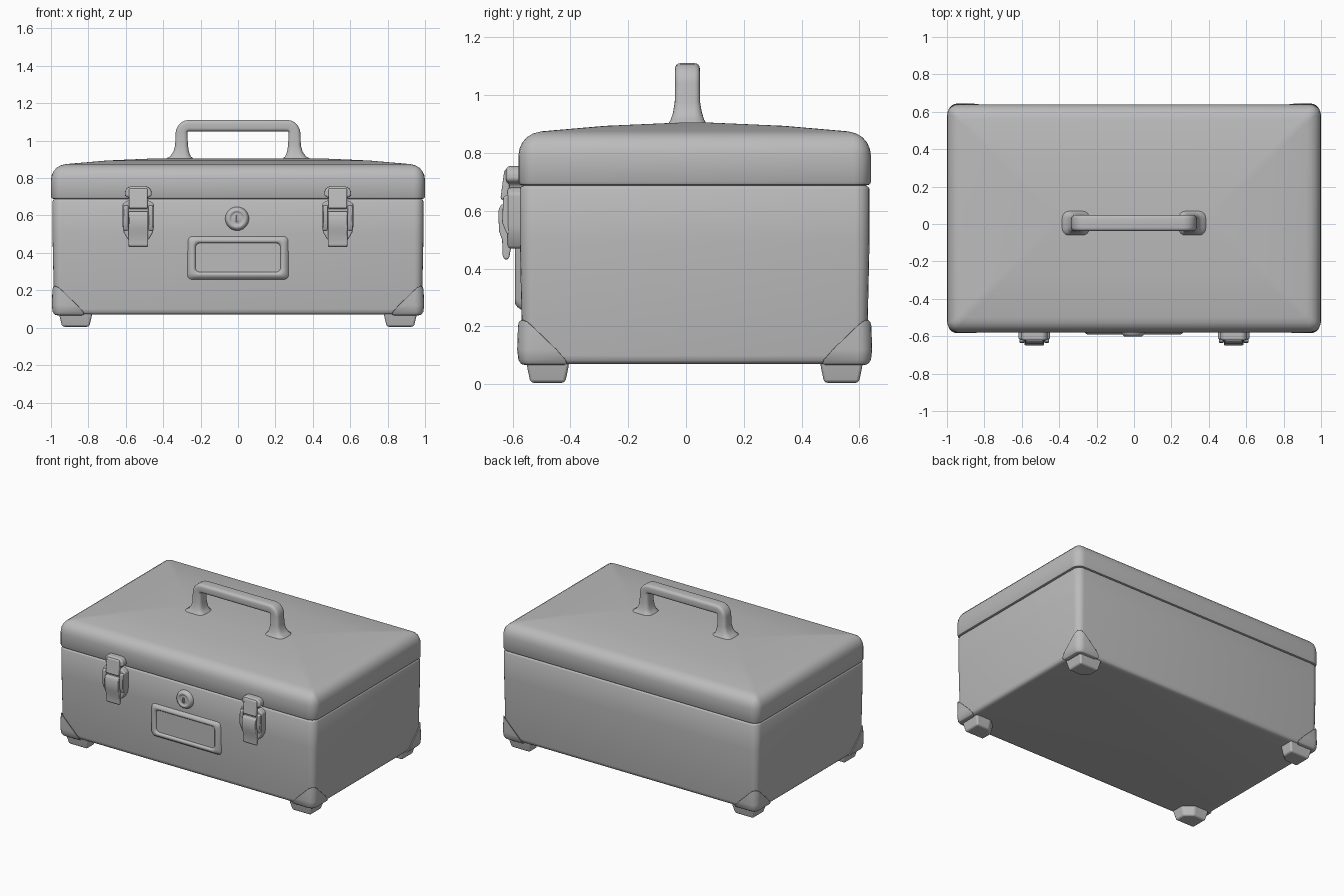
import bpy, bmesh, math
from mathutils import Vector

if "Cube" in bpy.data.objects:
    bpy.data.objects.remove(bpy.data.objects["Cube"])

grey = bpy.data.materials.new("grey_metal")
grey.diffuse_color = (0.5, 0.5, 0.5, 1)
grey.use_nodes = True
grey.node_tree.nodes["Principled BSDF"].inputs["Base Color"].default_value = grey.diffuse_color
CY = 0.03  # middle of the box in depth


def finish(bm, name, bevel=0, angle=40, segments=3):
    bmesh.ops.recalc_face_normals(bm, faces=bm.faces)
    me = bpy.data.meshes.new(name)
    bm.to_mesh(me)
    bm.free()
    me.materials.append(grey)
    me.shade_smooth()
    me.set_sharp_from_angle(angle=math.radians(angle))
    ob = bpy.data.objects.new(name, me)
    bpy.context.collection.objects.link(ob)
    if bevel:
        me.set_sharp_from_angle(angle=math.pi)
        mod = ob.modifiers.new("Bevel", "BEVEL")
        mod.width, mod.segments = bevel, segments
        mod.limit_method, mod.angle_limit = 'ANGLE', math.radians(30)
        mod.harden_normals = True
    return ob


def round_rect(hx, hy, r, n=5):
    pts = []
    for k, (sx, sy) in enumerate([(1, 1), (-1, 1), (-1, -1), (1, -1)]):
        for i in range(n + 1):
            a = math.pi / 2 * (k + i / n)
            pts.append((sx * (hx - r) + r * math.cos(a), sy * (hy - r) + r * math.sin(a)))
    return pts


def loft(rings, closed=False):
    bm = bmesh.new()
    vs = [[bm.verts.new(p) for p in ring] for ring in rings]
    n = len(vs[0])
    pairs = list(zip(vs, vs[1:])) + ([(vs[-1], vs[0])] if closed else [])
    for a, b in pairs:
        for i in range(n):
            j = (i + 1) % n
            bm.faces.new((a[i], a[j], b[j], b[i]))
    if not closed:
        bm.faces.new(vs[0])
        bm.faces.new(vs[-1])
    return bm


def box_loft(hx, hy, profile, r=0.05):
    rings = []
    for inset, z in profile:
        rr = max(r - inset, 0.025)
        rings.append([(x, y + CY, z) for x, y in round_rect(hx - inset, hy - inset, rr)])
    return loft(rings)


def plate(outline, y0, y1, cx=0):
    """Front-facing plate from an (x, z) outline."""
    return loft([[(cx + x, y, z) for x, z in outline] for y in (y0, y1)])


def side_profile(outline, x0, x1):
    """Part from a (y, z) side outline, stretched along x."""
    return loft([[(x, y, z) for y, z in outline] for x in (x0, x1)])


# Box body, with a rounded bottom edge and a narrow seam at the top
finish(box_loft(0.992, 0.605, [(0.04, 0.07), (0.022, 0.073), (0.013, 0.082), (0.009, 0.1),
                              (0, 0.5), (0, 0.675), (0.004, 0.683), (0.014, 0.688),
                              (0.014, 0.7)]), "box_body")

# Slightly crowned lid
finish(box_loft(1.0, 0.61, [(0.016, 0.688), (0.005, 0.691), (0, 0.70), (0, 0.79), (0.004, 0.815),
                            (0.014, 0.837), (0.03, 0.855), (0.052, 0.868), (0.08, 0.875),
                            (0.3, 0.894), (0.55, 0.905)], 0.06), "lid")

for sx in (-1, 1):
    for sy in (-1, 1):
        tag = ("left" if sx < 0 else "right") + ("_front" if sy < 0 else "_back")
        # Corner guard: a slightly larger box corner trimmed by a slanted plane
        bm = box_loft(0.995, 0.614, [(0.03, 0.066), (0.014, 0.07), (0.004, 0.085), (0, 0.12), (0.006, 0.3)])
        res = bmesh.ops.bisect_plane(bm, geom=bm.verts[:] + bm.edges[:] + bm.faces[:],
                                     plane_co=(sx * 0.995, CY + sy * 0.43, 0.075),
                                     plane_no=(sx, sy, -1), clear_inner=True)
        cut = [e for e in res["geom_cut"] if isinstance(e, bmesh.types.BMEdge)]
        bmesh.ops.holes_fill(bm, edges=cut)
        finish(bm, "corner_guard_" + tag, 0.004, segments=2)
        # Tapered foot with its inner corner cut off
        foot = []
        for s, z in ((1.0, 0.085), (0.94, 0.055), (0.8, 0.005)):
            ring = [(1, 1), (-1, 1), (-1, -0.3), (-0.3, -1), (1, -1)]
            foot.append([(sx * (0.868 + 0.09 * s * a), CY + sy * (0.508 + 0.075 * s * b), z)
                         for a, b in ring])
        finish(loft(foot), "foot_" + tag, 0.012)

# Carrying handle: a rounded strap swept along an arch, with flared ends
half = [(0.312, 0.885, 0.085, 0.07), (0.312, 0.902, 0.078, 0.066), (0.308, 0.915, 0.056, 0.058),
        (0.304, 0.94, 0.042, 0.05), (0.302, 0.975, 0.034, 0.044), (0.302, 1.04, 0.032, 0.043)]
for i in range(1, 6):
    a = math.pi / 2 * i / 5
    half.append((0.262 + 0.04 * math.cos(a), 1.04 + 0.04 * math.sin(a), 0.031, 0.043))
path = half + [(-x, z, t, w) for x, z, t, w in reversed(half)]
rings = []
for i, (x, z, t, w) in enumerate(path):
    p, q = path[max(i - 1, 0)], path[min(i + 1, len(path) - 1)]
    d = Vector((q[0] - p[0], 0, q[1] - p[1])).normalized()
    if z < 0.98:
        d = Vector((0, 0, 1 if x > 0 else -1))
    side = Vector((d.z, 0, -d.x))
    rings.append([Vector((x, 0.005, z)) + side * a + Vector((0, b, 0))
                  for a, b in round_rect(t, w, min(t, w) * 0.6, 4)])
finish(loft(rings), "handle", angle=60)

# Latches
for sx in (-1, 1):
    tag = "left" if sx < 0 else "right"
    c = sx * 0.533
    # Backing plate fixed to the body
    half_plate = [(0.055, 0.47), (0.078, 0.51), (0.085, 0.55), (0.085, 0.66), (0.06, 0.68)]
    outline = half_plate + [(-x, z) for x, z in reversed(half_plate)]
    finish(plate(outline, -0.617, -0.56, c), "latch_plate_" + tag, 0.01)
    # Hook on the lid
    half_hook = [(0.042, 0.635), (0.042, 0.69), (0.073, 0.705), (0.07, 0.735), (0.05, 0.755)]
    outline = half_hook + [(-x, z) for x, z in reversed(half_hook)]
    finish(plate(outline, -0.622, -0.56, c), "latch_hook_" + tag, 0.012)
    # Strap from the hook down to the lever
    finish(side_profile([(-0.61, 0.75), (-0.628, 0.742), (-0.634, 0.70), (-0.642, 0.64),
                         (-0.61, 0.632)], c - 0.05, c + 0.05), "latch_strap_" + tag, 0.008)
    # Lever with its free lower end standing off the body
    finish(side_profile([(-0.6, 0.622), (-0.64, 0.622), (-0.649, 0.6), (-0.647, 0.53), (-0.636, 0.5),
                         (-0.634, 0.44), (-0.624, 0.43), (-0.612, 0.435), (-0.6, 0.5)],
                        c - 0.052, c + 0.052), "latch_lever_" + tag, 0.01)
    # Side ears around the lever
    for s in (-1, 1):
        x = c + s * 0.066
        finish(side_profile([(-0.6, 0.66), (-0.632, 0.65), (-0.636, 0.56), (-0.62, 0.52), (-0.6, 0.52)],
                            x - 0.013, x + 0.013), "latch_ear_" + tag, 0.006)

# Round lock: a turned profile of (radius, y)
prof = [(0.066, -0.565), (0.062, -0.582), (0.056, -0.594), (0.046, -0.601), (0.038, -0.599),
        (0.034, -0.594), (0.026, -0.594), (0.02, -0.596)]
finish(loft([[(-0.005 + r * math.cos(k * math.pi / 14), y, 0.583 + r * math.sin(k * math.pi / 14))
              for k in range(28)] for r, y in prof]), "lock", angle=60)
# Raised key slot
finish(plate([(-0.01, 0.565), (0.0, 0.565), (0.0, 0.603), (-0.01, 0.603)], -0.601, -0.59), "key_slot", 0.003)

# Label holder: a soft raised frame around a flat panel
frame = []
for hx, hz, y in ((0.272, 0.118, -0.568), (0.262, 0.108, -0.583), (0.248, 0.096, -0.592),
                  (0.236, 0.086, -0.592), (0.228, 0.078, -0.584), (0.226, 0.076, -0.568)):
    frame.append([(x, y, 0.375 + z) for x, z in round_rect(hx, hz, 0.025)])
finish(loft(frame, closed=True), "label_frame", angle=70)
finish(plate([(x, 0.375 + z) for x, z in round_rect(0.23, 0.08, 0.015)], -0.579, -0.571), "label_panel")
